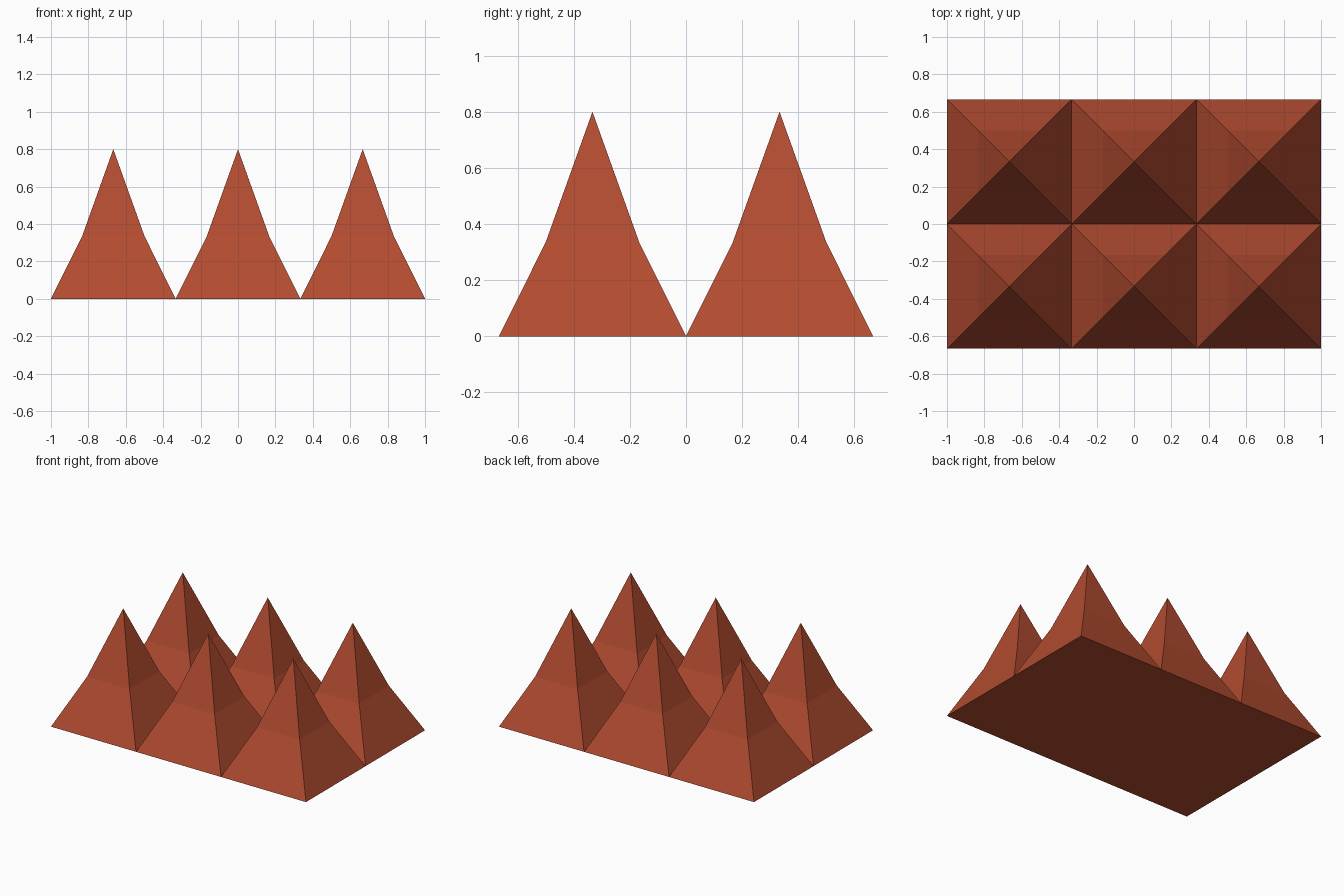
import bpy
import bmesh

if "Cube" in bpy.data.objects:
    bpy.data.objects.remove(bpy.data.objects["Cube"])

COLS, ROWS = 3, 2
CELL = 2 / COLS
MID_HALF, MID_Z, PEAK_Z = CELL / 4, 0.335, 0.8

clay = bpy.data.materials.new("terracotta_red")
clay.diffuse_color = (0.45, 0.072, 0.03, 1)
clay.use_nodes = True
clay.node_tree.nodes["Principled BSDF"].inputs["Base Color"].default_value = clay.diffuse_color


def square_ring(bm, cx, cy, half, z):
    corners = ((-1, -1), (1, -1), (1, 1), (-1, 1))
    return [bm.verts.new((cx + half * sx, cy + half * sy, z)) for sx, sy in corners]


def add_spike(bm, cx, cy):
    # Flared skirt, steeper four-sided peak and flat underside
    base = square_ring(bm, cx, cy, CELL / 2, 0)
    mid = square_ring(bm, cx, cy, MID_HALF, MID_Z)
    tip = bm.verts.new((cx, cy, PEAK_Z))
    bm.faces.new(base[::-1])
    for i in range(4):
        j = (i + 1) % 4
        bm.faces.new((base[i], base[j], mid[j], mid[i]))
        bm.faces.new((mid[i], mid[j], tip))


# Grid of spikes sharing one continuous base
bm = bmesh.new()
for col in range(COLS):
    for row in range(ROWS):
        add_spike(bm, (col - (COLS - 1) / 2) * CELL, (row - (ROWS - 1) / 2) * CELL)
bmesh.ops.remove_doubles(bm, verts=bm.verts[:], dist=1e-4)

mesh = bpy.data.meshes.new("spike_panel")
bm.to_mesh(mesh)
bm.free()
mesh.materials.append(clay)
panel = bpy.data.objects.new("spike_panel", mesh)
bpy.context.collection.objects.link(panel)
